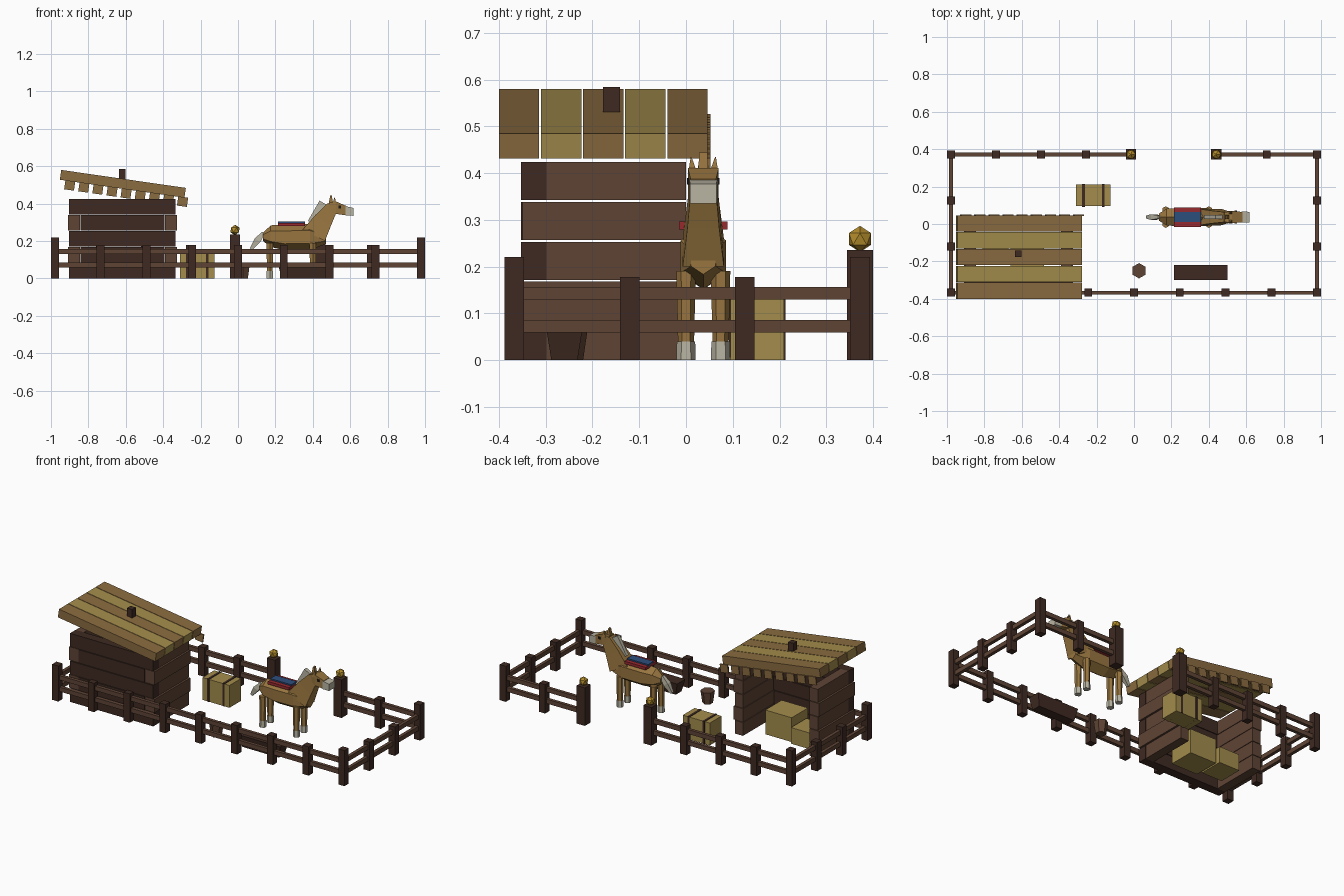
import bpy, bmesh, math
from mathutils import Vector, Matrix

old = bpy.data.objects.get("Cube")
if old:
    bpy.data.objects.remove(old)


def material(name, hexcode):
    rgb = [int(hexcode[i:i + 2], 16) / 255 for i in (0, 2, 4)]
    lin = [c / 12.92 if c <= 0.04045 else ((c + 0.055) / 1.055) ** 2.4 for c in rgb]
    m = bpy.data.materials.new(name)
    m.use_nodes = True
    m.diffuse_color = (*lin, 1)
    m.node_tree.nodes["Principled BSDF"].inputs["Base Color"].default_value = (*lin, 1)
    return m


DARK = material("dark wood", "3f2a22")
BROWN = material("brown wood", "5f4435")
TAN = material("roof tan", "8b6c40")
STRAW = material("straw", "a38c4c")
COAT = material("horse coat", "98753f")
CREAM = material("cream hair", "b9b4a2")
RED = material("saddle red", "96292f")
BLUE = material("saddle blue", "2d4f7c")
GOLD = material("gold", "b48d2c")
BLACK = material("eye black", "1c1714")


def finish(name, bm, mat):
    bmesh.ops.recalc_face_normals(bm, faces=bm.faces)
    me = bpy.data.meshes.new(name)
    bm.to_mesh(me)
    bm.free()
    me.materials.append(mat)
    ob = bpy.data.objects.new(name, me)
    bpy.context.collection.objects.link(ob)
    return ob


def box(name, mat, x, y, z, matrix=None):
    """Box from (min, max) ranges, optionally transformed."""
    bm = bmesh.new()
    bmesh.ops.create_cube(bm, size=1)
    for v in bm.verts:
        v.co = [r[0] if c < 0 else r[1] for c, r in zip(v.co, (x, y, z))]
    if matrix:
        bm.transform(matrix)
    return finish(name, bm, mat)


def around(c, h):
    return (c - h, c + h)


def loft(name, mat, sections, sides=4, turn=0.5):
    """Skin polygon rings; each section is (centre, half vector a, half vector b)."""
    bm = bmesh.new()
    rings = []
    for c, a, b in sections:
        ring = []
        for i in range(sides):
            t = math.tau * (i + turn) / sides
            k = 1 / math.cos(math.pi / sides) if turn else 1
            ring.append(bm.verts.new(Vector(c) + k * (Vector(a) * math.cos(t) + Vector(b) * math.sin(t))))
        rings.append(ring)
    for lo, hi in zip(rings, rings[1:]):
        for i in range(sides):
            j = (i + 1) % sides
            bm.faces.new((lo[i], lo[j], hi[j], hi[i]))
    bm.faces.new(rings[0])
    bm.faces.new(rings[-1])
    return finish(name, bm, mat)


# Fence posts, rails and gate
FRONT, BACK, SIDE = -0.367, 0.372, 0.979
GATE = (-0.016, 0.44)
step = SIDE / 4
posts = [(i * step, FRONT) for i in range(-3, 4)]
posts += [(s * SIDE, FRONT + (BACK - FRONT) * k / 3) for s in (-1, 1) for k in (1, 2)]
posts += [(-SIDE + (GATE[0] + SIDE) * k / 4, BACK) for k in (1, 2, 3)]
posts.append(((GATE[1] + SIDE) / 2, BACK))
for x, y in posts:
    box("fence_post", DARK, around(x, 0.021), around(y, 0.021), (0, 0.178))
for x in (-SIDE, SIDE):
    for y in (FRONT, BACK):
        box("corner_post", DARK, around(x, 0.021), around(y, 0.021), (0, 0.22))
for z in (0.072, 0.143):
    zr = around(z, 0.0135)
    box("front_rail", BROWN, (-SIDE, SIDE), around(FRONT, 0.01), zr)
    for x in (-SIDE, SIDE):
        box("side_rail", BROWN, around(x, 0.01), (FRONT, BACK), zr)
    box("back_rail", BROWN, (-SIDE, GATE[0]), around(BACK, 0.01), zr)
    box("back_rail", BROWN, (GATE[1], SIDE), around(BACK, 0.01), zr)
for x in GATE:
    box("gate_post", DARK, around(x, 0.028), around(BACK, 0.028), (0, 0.235))
    bm = bmesh.new()
    bmesh.ops.create_icosphere(bm, subdivisions=1, radius=0.028,
                               matrix=Matrix.Translation((x, BACK, 0.259)))
    finish("gate_knob", bm, GOLD)

# Shed walls of interlocking planks, open toward the yard
CX = -0.618
for k in range(5):
    z = (k * 0.0855, k * 0.0855 + 0.082)
    even = k % 2 == 0
    half = 0.285 if even else 0.225
    box("rear_plank", DARK, around(CX, half), (-0.353, -0.298), z)
    for s in (-1, 1):
        xs = sorted((CX + s * 0.228, CX + s * (0.284 if even else 0.292)))
        box("side_plank", BROWN, xs, (-0.298 if even else -0.35, 0), z)

# Sloping roof boards with a hanging fringe
tilt = Matrix.Translation((-0.945, 0, 0.58)) @ Matrix.Rotation(math.radians(8.2), 4, 'Y')
for k in range(5):
    y = -0.40 + k * 0.09
    box("roof_board", STRAW if k % 2 else TAN, (0, 0.673), (y, y + 0.086), (-0.053, 0), tilt)
for k in range(9):
    x = 0.03 + k * 0.0762
    box("roof_fringe", TAN, (x, x + 0.053), (0.044, 0.052), (-0.1, -0.05), tilt)
box("roof_peg", DARK, around(-0.619, 0.018), around(-0.159, 0.018), (0.48, 0.584))

# Straw bales
box("large_bale", STRAW, around(-0.57, 0.09), (-0.25, -0.09), (0, 0.15))
box("small_bale", STRAW, around(-0.74, 0.07), (-0.22, -0.07), (0, 0.1))
box("yard_bale", STRAW, (-0.31, -0.125), (0.095, 0.21), (0, 0.138))
for x in (-0.27, -0.165):
    box("bale_strap", DARK, around(x, 0.007), (0.092, 0.213), (0, 0.141))

# Trough and bucket
loft("trough", DARK, [((0.357, -0.26, z), (w, 0, 0), (0, d, 0))
                      for z, w, d in ((0, 0.125, 0.028), (0.075, 0.142, 0.04))])
loft("bucket", BROWN, [((0.027, -0.25, z), (0, r, 0), (r, 0, 0))
                       for z, r in ((0, 0.03), (0.075, 0.041))], 6, 0)

# Horse body, neck and head
HY = 0.037
loft("horse_body", COAT, [((x, HY, z), (0, w, 0), (0, 0, h)) for x, z, w, h in (
    (0.135, 0.222, 0.02, 0.02), (0.175, 0.226, 0.045, 0.05), (0.25, 0.22, 0.049, 0.06),
    (0.385, 0.221, 0.049, 0.06), (0.47, 0.218, 0.026, 0.03))], 6, 0.5)
loft("horse_neck", COAT, [
    ((0.405, HY, 0.23), (0.06, 0, -0.03), (0, 0.044, 0)),
    ((0.455, HY, 0.31), (0.042, 0, -0.028), (0, 0.034, 0)),
    ((0.505, HY, 0.382), (0.025, 0, -0.02), (0, 0.027, 0))])
loft("horse_head", COAT, [((x, HY, z), (0, w, 0), (0, 0, h)) for x, z, w, h in (
    (0.485, 0.383, 0.026, 0.02), (0.525, 0.378, 0.033, 0.033), (0.58, 0.362, 0.027, 0.025))])
loft("horse_muzzle", CREAM, [((x, HY, z), (0, w, 0), (0, 0, h)) for x, z, w, h in (
    (0.574, 0.361, 0.03, 0.025), (0.617, 0.356, 0.028, 0.021))])
loft("horse_mane", CREAM, [((x, HY, z), (0.019, 0, -0.011), (0, 0.011, 0))
                           for x, z in ((0.393, 0.297), (0.455, 0.405))])
loft("horse_tail", CREAM, [((x, HY, z), (r, 0, -r * 0.6), (0, r, 0))
                           for x, z, r in ((0.137, 0.245, 0.008), (0.105, 0.205, 0.015), (0.07, 0.157, 0.007))])
loft("horse_forelock", COAT, [((0.497, HY, 0.39), (0.014, 0, 0), (0, 0.011, 0)),
                              ((0.497, HY, 0.444), (0.004, 0, 0), (0, 0.009, 0))])

# Ears, eyes and legs in mirrored pairs
for s in (-1, 1):
    loft("horse_ear", COAT, [((0.515, HY + s * 0.022, 0.395), (0.011, 0, 0), (0, 0.011, 0)),
                             ((0.517, HY + s * 0.026, 0.434), (0.001, 0, 0), (0, 0.001, 0))])
    box("horse_eye", BLACK, around(0.545, 0.007), around(HY + s * 0.031, 0.004), around(0.382, 0.007))
    for x in (0.17, 0.4):
        y = HY + s * 0.037
        loft("horse_leg", COAT, [((x, y, z), (r, 0, 0), (0, r, 0))
                                 for z, r in ((0.038, 0.015), (0.19, 0.018))], 6, 0.5)
        loft("horse_hoof", CREAM, [((x, y, z), (r, 0, 0), (0, r, 0))
                                   for z, r in ((0, 0.018), (0.04, 0.017))], 6, 0.5)

# Saddle blanket and pad
box("saddle_blanket", RED, (0.214, 0.358), around(HY, 0.052), (0.279, 0.296))
box("saddle_pad", BLUE, (0.214, 0.358), around(HY, 0.027), (0.29, 0.304))
